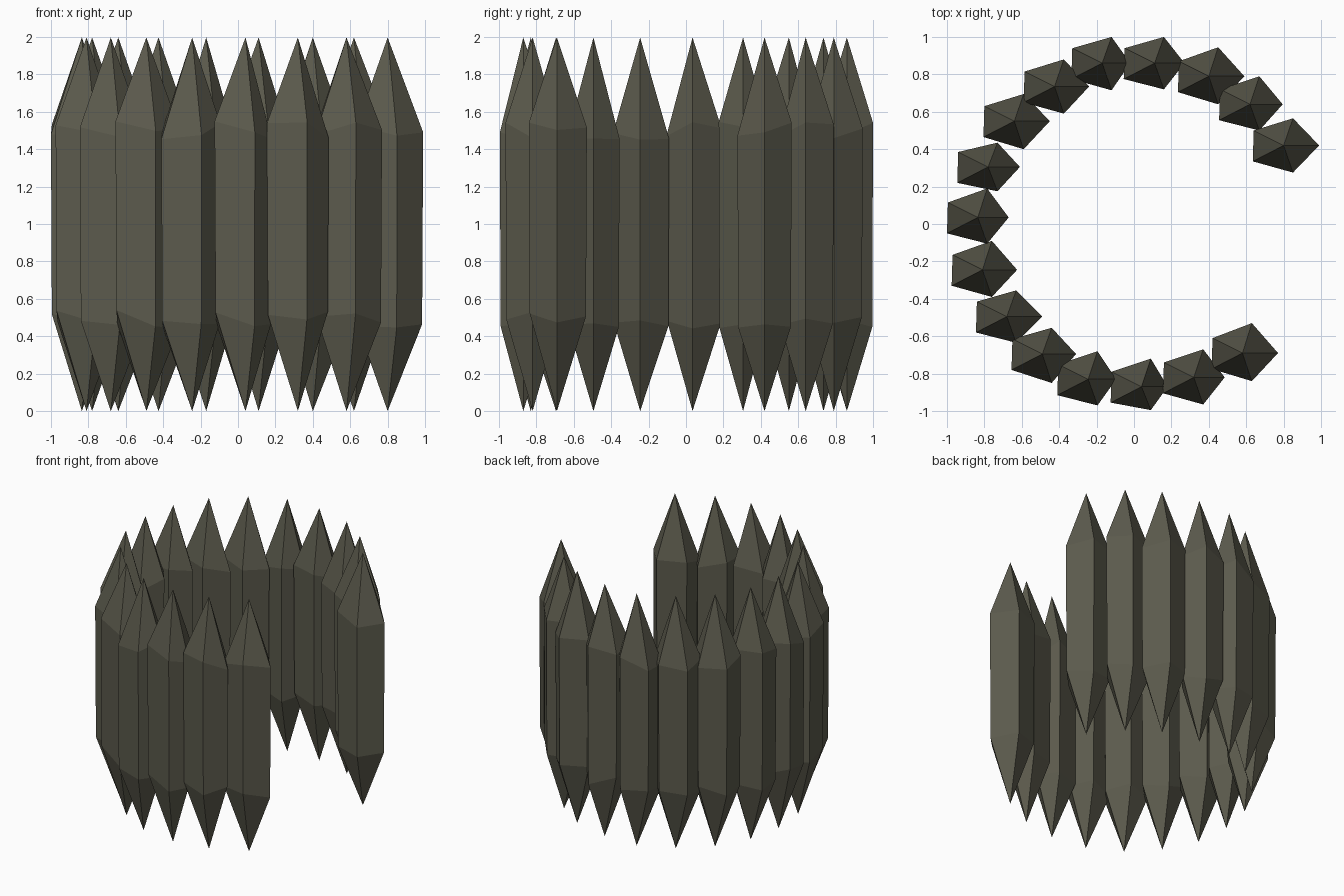
import bpy, bmesh, random

random.seed(4)

wood = bpy.data.materials.new("dark weathered wood")
wood.diffuse_color = (0.105, 0.102, 0.073, 1)

# tip x, tip y, then reach of the section to the right, back and front
STAKES = [
    (0.80, 0.42, 0.19, 0.145, 0.145), (0.62, 0.64, 0.175, 0.15, 0.14),
    (0.40, 0.79, 0.19, 0.155, 0.15), (0.11, 0.86, 0.16, 0.14, 0.14),
    (-0.17, 0.86, 0.15, 0.14, 0.145), (-0.425, 0.735, 0.185, 0.145, 0.145),
    (-0.64, 0.55, 0.19, 0.145, 0.15), (-0.78, 0.305, 0.17, 0.13, 0.13),
    (-0.835, 0.035, 0.165, 0.155, 0.14), (-0.81, -0.245, 0.185, 0.155, 0.145),
    (-0.68, -0.495, 0.19, 0.14, 0.14), (-0.49, -0.695, 0.18, 0.14, 0.155),
    (-0.245, -0.83, 0.15, 0.15, 0.14), (0.04, -0.87, 0.14, 0.15, 0.125),
    (0.32, -0.82, 0.165, 0.15, 0.145), (0.58, -0.69, 0.19, 0.16, 0.15),
]


def stake(x, y, right, back, front):
    """Five-sided log sharpened at both ends."""
    section = [(right, 0), (0.05, back), (-0.16, 0.08), (-0.165, -0.085), (0.05, -front)]
    bm = bmesh.new()
    rings = []
    for z, size in ((0.49, 0.97), (1.50, 1.0)):
        rings.append([bm.verts.new((x + px * size, y + py * size,
                                    z + random.uniform(-0.05, 0.05)))
                      for px, py in section])
    foot = bm.verts.new((x, y, 0.0))
    tip = bm.verts.new((x, y, 1.997))
    low, high = rings
    for i in range(5):
        j = (i + 1) % 5
        bm.faces.new((foot, low[j], low[i]))
        bm.faces.new((low[i], low[j], high[j], high[i]))
        bm.faces.new((high[i], high[j], tip))
    bmesh.ops.recalc_face_normals(bm, faces=bm.faces)
    mesh = bpy.data.meshes.new("palisade_stake")
    bm.to_mesh(mesh)
    bm.free()
    mesh.materials.append(wood)
    bpy.context.collection.objects.link(bpy.data.objects.new("palisade_stake", mesh))


# ring of stakes with a gateway on the right
for s in STAKES:
    stake(*s)
